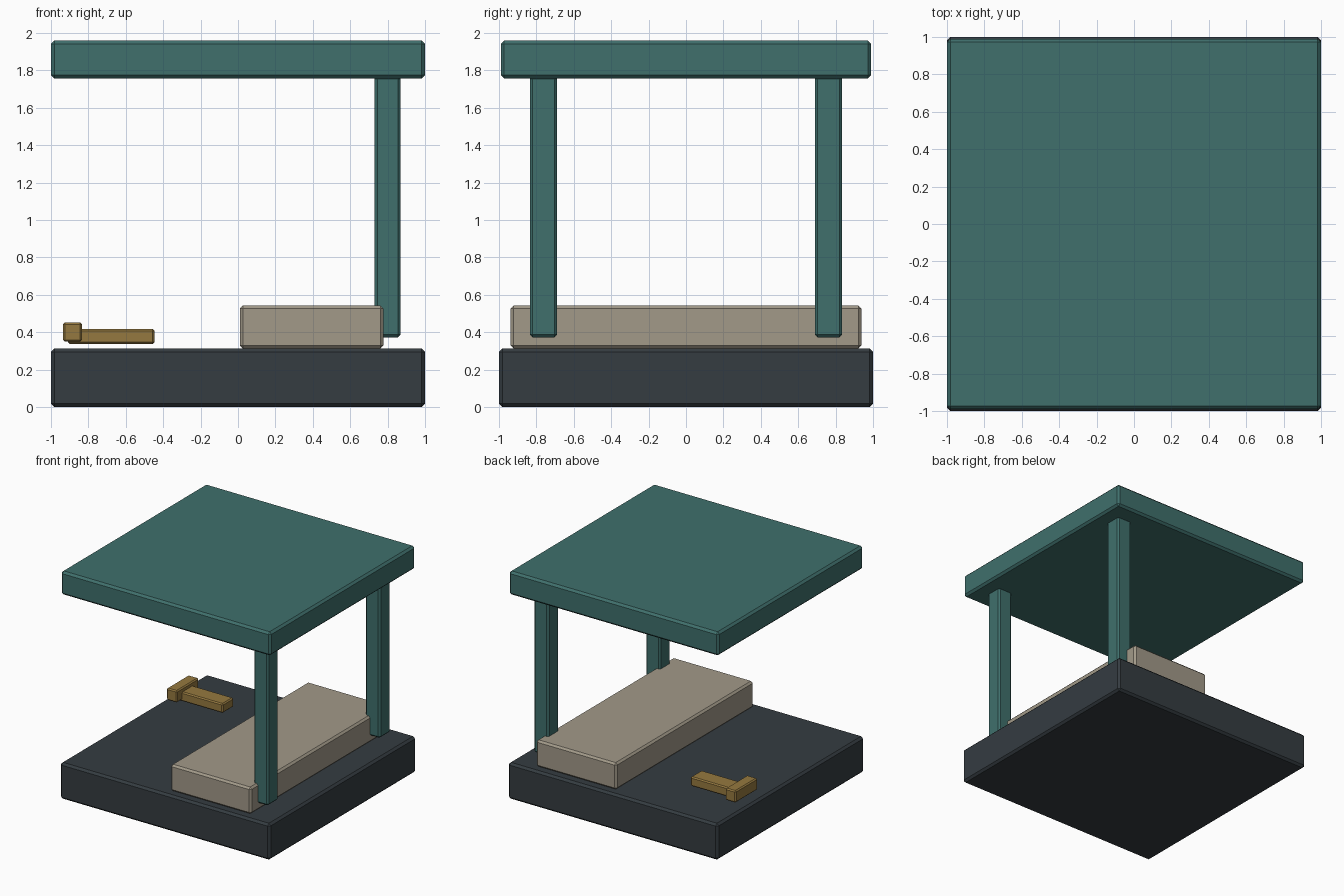
import bpy
import bmesh
from mathutils import Vector

if "Cube" in bpy.data.objects:
    bpy.data.objects.remove(bpy.data.objects["Cube"])


def material(name, rgb):
    m = bpy.data.materials.new(name)
    m.diffuse_color = (*rgb, 1)
    m.use_nodes = True
    m.node_tree.nodes["Principled BSDF"].inputs["Base Color"].default_value = m.diffuse_color
    return m


teal = material("teal", (0.05, 0.16, 0.15))
slate = material("slate", (0.035, 0.045, 0.053))
stone = material("stone", (0.36, 0.32, 0.25))
brass = material("brass", (0.30, 0.19, 0.05))


def box(name, lo, hi, mat, chamfer):
    """Flat-shaded box between two corners with a one-segment chamfer."""
    lo, hi = Vector(lo), Vector(hi)
    size = hi - lo
    bm = bmesh.new()
    bmesh.ops.create_cube(bm, size=1)
    bmesh.ops.scale(bm, vec=size, verts=bm.verts)
    mesh = bpy.data.meshes.new(name)
    bm.to_mesh(mesh)
    bm.free()
    ob = bpy.data.objects.new(name, mesh)
    ob.location = (lo + hi) / 2
    bpy.context.collection.objects.link(ob)
    mesh.materials.append(mat)
    bev = ob.modifiers.new("chamfer", 'BEVEL')
    bev.width = chamfer
    bev.segments = 1
    return ob


# Base slab and roof slab
box("base", (-1, -1, 0), (1, 1, 0.313), slate, 0.018)
box("roof", (-1, -0.99, 1.757), (1, 0.99, 1.96), teal, 0.018)

# Two posts under the right edge of the roof
for side, y in (("front", -0.762), ("back", 0.762)):
    box(side + "_post", (0.73, y - 0.073, 0.372), (0.87, y + 0.073, 1.77), teal, 0.015)

# Long bench block
box("bench", (0.01, -0.937, 0.314), (0.777, 0.937, 0.543), stone, 0.016)

# Small T-shaped lever
box("lever_bar", (-0.91, 0.43, 0.337), (-0.447, 0.58, 0.418), brass, 0.01)
box("lever_head", (-0.935, 0.36, 0.35), (-0.835, 0.66, 0.453), brass, 0.01)
